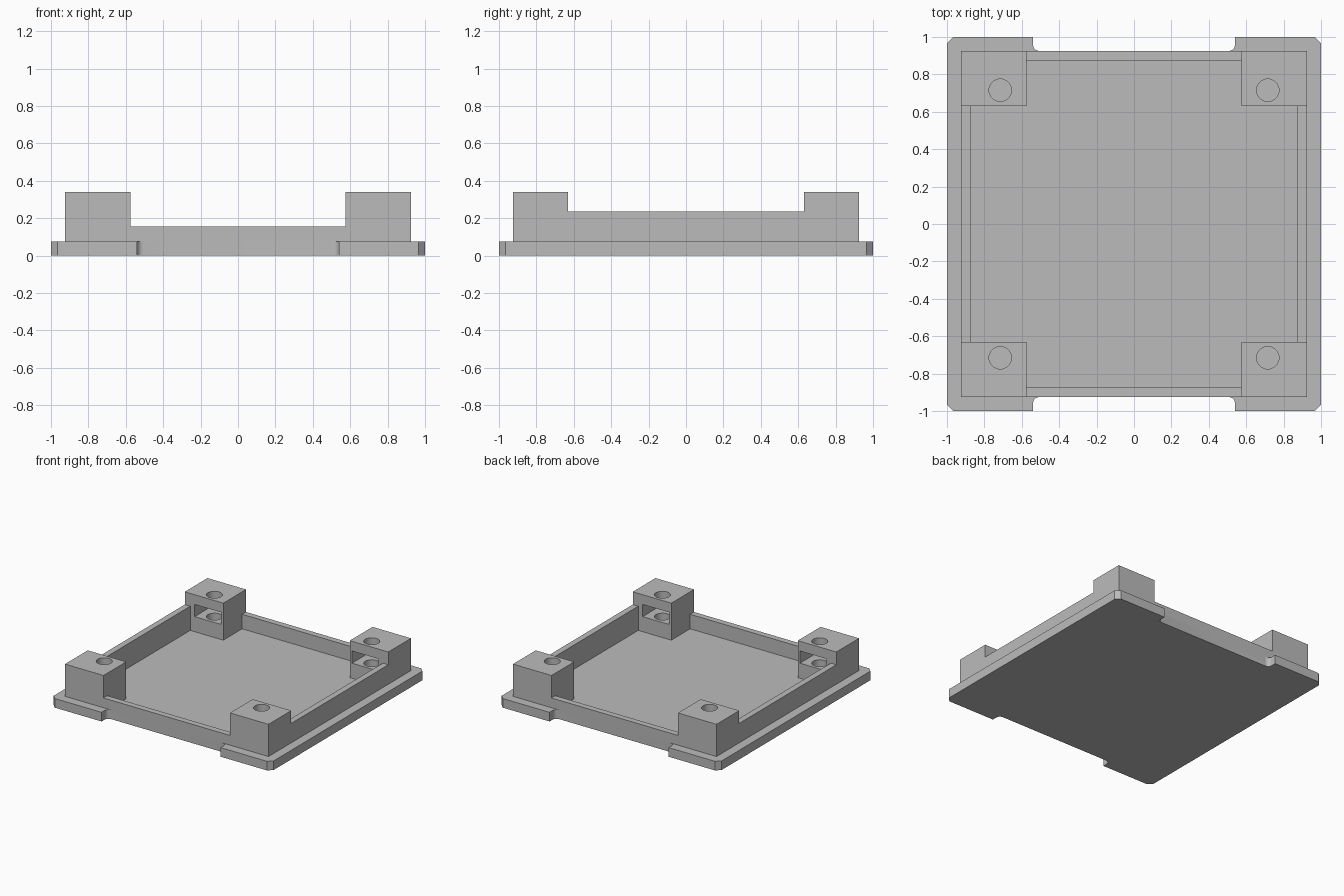
import bpy, bmesh
from math import cos, sin, pi

if "Cube" in bpy.data.objects:
    bpy.data.objects.remove(bpy.data.objects["Cube"], do_unlink=True)

grey = bpy.data.materials.new("plain_grey")
grey.use_nodes = True
colour = (0.5, 0.5, 0.5, 1)
grey.diffuse_color = colour
grey.node_tree.nodes["Principled BSDF"].inputs["Base Color"].default_value = colour

WALL_OUT, WALL_IN = 0.925, 0.875
RIM, FLOOR = 0.075, 0.036
POST_X, POST_Y, POST_TOP = 0.575, 0.63, 0.34
HOLE = 0.715


def prism(name, outline, z0, z1):
    """Extrude a closed outline from z0 to z1."""
    bm = bmesh.new()
    face = bm.faces.new([bm.verts.new((x, y, z0)) for x, y in outline])
    ext = bmesh.ops.extrude_face_region(bm, geom=[face])["geom"]
    verts = [v for v in ext if isinstance(v, bmesh.types.BMVert)]
    bmesh.ops.translate(bm, verts=verts, vec=(0, 0, z1 - z0))
    bmesh.ops.recalc_face_normals(bm, faces=bm.faces)
    mesh = bpy.data.meshes.new(name)
    bm.to_mesh(mesh)
    bm.free()
    mesh.materials.append(grey)
    ob = bpy.data.objects.new(name, mesh)
    bpy.context.collection.objects.link(ob)
    return ob


def box(name, xa, xb, ya, yb, z0, z1):
    return prism(name, [(xa, ya), (xb, ya), (xb, yb), (xa, yb)], z0, z1)


def cut(ob, cutter):
    """Subtract the cutter and remove it."""
    cutter.hide_render = True
    mod = ob.modifiers.new("cut", "BOOLEAN")
    mod.operation, mod.solver, mod.object = "DIFFERENCE", "EXACT", cutter
    bpy.context.view_layer.objects.active = ob
    bpy.ops.object.modifier_apply(modifier=mod.name)
    bpy.data.objects.remove(cutter, do_unlink=True)


def smooth(ob):
    bpy.ops.object.select_all(action="DESELECT")
    ob.select_set(True)
    bpy.context.view_layer.objects.active = ob
    bpy.ops.object.shade_smooth_by_angle(angle=pi / 6)


# Base plate: chamfered corners, filleted notches front and back, shallow recess
r = 0.035
quarter = [(1, 1 - r), (1 - r, 1), (0.54, 1)]
quarter += [(0.54 - r + r * cos(a), WALL_OUT + r - r * sin(a))
            for a in [i * pi / 16 for i in range(9)]]
half = quarter + [(-x, y) for x, y in reversed(quarter)]
plate = prism("base_plate", half + [(x, -y) for x, y in reversed(half)], 0, RIM)
cut(plate, box("recess", -WALL_IN, WALL_IN, -WALL_IN, WALL_IN, FLOOR, 1))
smooth(plate)

# Walls between the posts: tall at the sides, low at front and back
for s, side, end in ((1, "left", "back"), (-1, "right", "front")):
    xa, xb = sorted((s * WALL_IN, s * WALL_OUT))
    box(side + "_wall", xa, xb, -POST_Y, POST_Y, FLOOR, 0.235)
    box(end + "_wall", -POST_X, POST_X, xa, xb, FLOOR, 0.155)

# Corner posts with a screw hole and a nut slot open towards the middle
for sx, side in ((1, "left"), (-1, "right")):
    for sy, end in ((1, "back"), (-1, "front")):
        xa, xb = sorted((sx * POST_X, sx * WALL_OUT))
        ya, yb = sorted((sy * POST_Y, sy * WALL_OUT))
        post = box(end + "_" + side + "_post", xa, xb, ya, yb, FLOOR, POST_TOP)
        cx, cy = sx * HOLE, sy * HOLE
        sa, sb = sorted((sy * (POST_Y - 0.1), sy * (HOLE + 0.12)))
        cut(post, box("slot", cx - 0.12, cx + 0.12, sa, sb, 0.16, 0.26))
        ring = [(cx + 0.06 * cos(i * pi / 16), cy + 0.06 * sin(i * pi / 16))
                for i in range(32)]
        cut(post, prism("hole", ring, 0.05, 0.5))
        smooth(post)
